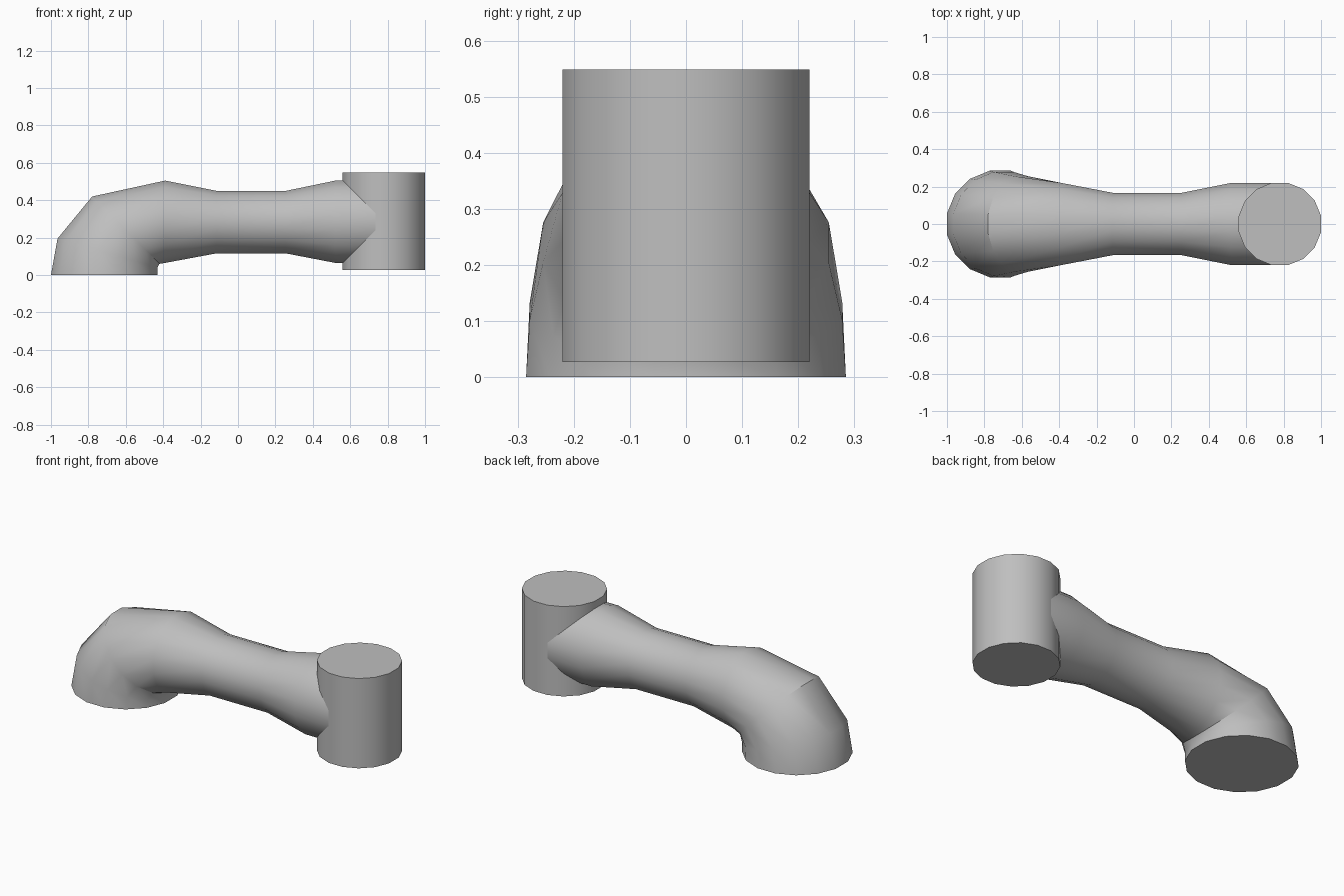
import bpy, bmesh
from math import pi, cos, sin, atan2, hypot, radians

SIDES = 16

cube = bpy.data.objects.get("Cube")
if cube:
    bpy.data.objects.remove(cube, do_unlink=True)

grey = bpy.data.materials.new("plain_grey")
grey.use_nodes = True
grey.diffuse_color = (0.52, 0.52, 0.52, 1)
grey.node_tree.nodes["Principled BSDF"].inputs["Base Color"].default_value = grey.diffuse_color


def ring(bm, outer, inner):
    """Circle in a plane along y, given its outer and inner (x, z) limits."""
    cx, cz = (outer[0] + inner[0]) / 2, (outer[1] + inner[1]) / 2
    dx, dz = outer[0] - cx, outer[1] - cz
    apothem = hypot(dx, dz)
    radius = apothem / cos(pi / SIDES)
    tilt = atan2(dz, dx)
    verts = []
    for i in range(SIDES):
        a = 2 * pi * (i + 0.5) / SIDES
        along = radius * cos(a)
        verts.append(bm.verts.new((cx + along * cos(tilt), radius * sin(a),
                                   cz + along * sin(tilt))))
    return verts


def loft(name, sections):
    bm = bmesh.new()
    rings = [ring(bm, *s) for s in sections]
    for a, b in zip(rings, rings[1:]):
        for i in range(SIDES):
            j = (i + 1) % SIDES
            bm.faces.new((a[i], a[j], b[j], b[i]))
    bm.faces.new(rings[0])
    bm.faces.new(rings[-1])
    bmesh.ops.recalc_face_normals(bm, faces=bm.faces)
    mesh = bpy.data.meshes.new(name)
    bm.to_mesh(mesh)
    bm.free()
    mesh.materials.append(grey)
    obj = bpy.data.objects.new(name, mesh)
    bpy.context.collection.objects.link(obj)
    bpy.ops.object.select_all(action='DESELECT')
    obj.select_set(True)
    bpy.context.view_layer.objects.active = obj
    bpy.ops.object.shade_smooth_by_angle(angle=radians(30))
    return obj


# Arm: round foot, elbow bend, waisted tube running into the joint
loft("arm_tube", [
    ((-1.0, 0.0), (-0.43, 0.0)),
    ((-0.965, 0.195), (-0.43, 0.04)),
    ((-0.78, 0.42), (-0.42, 0.06)),
    ((-0.39, 0.505), (-0.39, 0.065)),
    ((-0.115, 0.45), (-0.115, 0.116)),
    ((0.255, 0.45), (0.255, 0.116)),
    ((0.52, 0.505), (0.52, 0.065)),
    ((0.736, 0.505), (0.736, 0.065)),
])

# Upright joint drum at the end of the arm
loft("joint_cylinder", [
    ((0.56, 0.027), (1.0, 0.027)),
    ((0.56, 0.548), (1.0, 0.548)),
])
